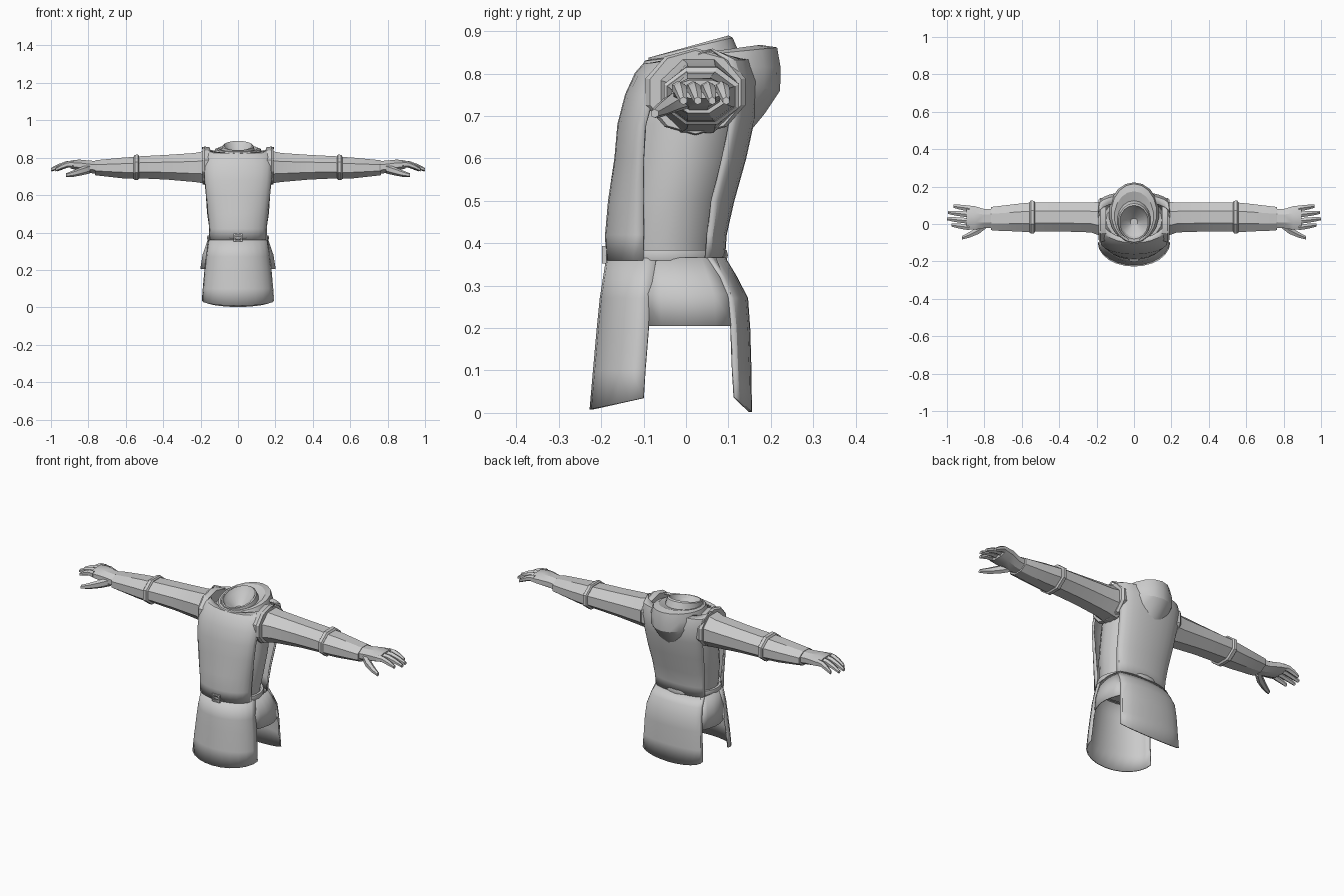
import bpy, bmesh, math
from math import sin, cos, pi

grey = bpy.data.materials.new("cloth grey")
grey.diffuse_color = (0.6, 0.6, 0.6, 1)


def finish(name, rings, closed=True, caps=(), thick=0, mirror=False, angle=30):
    """Skin a list of point rings into one object."""
    bm = bmesh.new()
    rows = [[bm.verts.new(p) for p in r] for r in rings]
    n = len(rows[0])
    for a, b in zip(rows, rows[1:]):
        for i in range(n if closed else n - 1):
            j = (i + 1) % n
            bm.faces.new((a[i], a[j], b[j], b[i]))
    for c in caps:
        bm.faces.new(rows[c])
    bmesh.ops.recalc_face_normals(bm, faces=bm.faces)
    me = bpy.data.meshes.new(name)
    bm.to_mesh(me)
    bm.free()
    me.materials.append(grey)
    ob = bpy.data.objects.new(name, me)
    bpy.context.collection.objects.link(ob)
    bpy.ops.object.select_all(action='DESELECT')
    ob.select_set(True)
    bpy.context.view_layer.objects.active = ob
    bpy.ops.object.shade_smooth_by_angle(angle=math.radians(angle))
    if thick:
        s = ob.modifiers.new("thickness", 'SOLIDIFY')
        s.thickness, s.offset = thick, 0
    if mirror:
        ob.modifiers.new("mirror", 'MIRROR')
    return ob


def hoop(rx, yf, yb, zf, zb, n=20):
    """Ellipse around z, tilted from front height zf to back height zb."""
    out = []
    for i in range(n):
        a = 2 * pi * i / n
        k = (1 - cos(a)) / 2
        out.append((rx * sin(a), yf + (yb - yf) * k, zf + (zb - zf) * k))
    return out


def sheet(z, rx, ye, yf, dip=0, n=12):
    """Half ellipse from edge depth ye to middle depth yf."""
    ts = [pi * (i / n - 0.5) for i in range(n + 1)]
    return [(rx * sin(t), ye + (yf - ye) * cos(t), z - dip * cos(t)) for t in ts]


def slice_x(x, y0, y1, z0, z1, n=8):
    """Cross-section of a limb running along x."""
    k = 1 / cos(pi / n)
    return [(x, (y0 + y1) / 2 + k * (y1 - y0) / 2 * cos(2 * pi * (i + .5) / n),
             (z0 + z1) / 2 + k * (z1 - z0) / 2 * sin(2 * pi * (i + .5) / n)) for i in range(n)]


# Inner torso
finish("torso", [hoop(*r) for r in (
    (.145, -.165, .075, .36, .36), (.150, -.17, .08, .40, .40), (.165, -.165, .10, .50, .50),
    (.172, -.150, .128, .60, .60), (.172, -.14, .14, .68, .68), (.17, -.12, .145, .75, .76),
    (.15, -.09, .13, .785, .80))], caps=(0, -1))

# Tabard covering chest and back
finish("tabard_front", [sheet(*r) for r in (
    (.36, .150, -.10, -.185), (.42, .150, -.10, -.187), (.50, .158, -.10, -.18),
    (.60, .168, -.10, -.165), (.68, .176, -.095, -.158), (.75, .180, -.075, -.14),
    (.80, .180, -.04, -.117), (.83, .184, 0, -.10, .01), (.857, .19, .06, -.08, .037))],
    closed=False, thick=.008)
finish("tabard_back", [sheet(*r) for r in (
    (.36, .148, .045, .088), (.42, .15, .05, .092), (.50, .158, .06, .11),
    (.60, .168, .085, .138), (.70, .176, .105, .16), (.78, .182, .115, .17),
    (.83, .186, .10, .155), (.857, .19, .06, .12, .03))], closed=False, thick=.008)

# Skirt panels
finish("skirt_front", [sheet(*r) for r in (
    (.365, .155, -.07, -.185), (.27, .168, -.085, -.20), (.20, .176, -.088, -.207),
    (.10, .185, -.096, -.216), (.035, .19, -.10, -.224, .027))], closed=False, thick=.007)
finish("skirt_back", [sheet(*r) for r in (
    (.365, .15, .05, .09), (.32, .158, .08, .117), (.27, .168, .10, .143),
    (.20, .175, .106, .148), (.10, .18, .11, .151), (.037, .184, .114, .152, .035))],
    closed=False, thick=.007)


def side(z, xe, xm, y0, y1, n=5):
    return [(xe + (xm - xe) * sin(pi * i / n), y0 + (y1 - y0) * i / n, z) for i in range(n + 1)]


finish("skirt_side", [side(*r) for r in (
    (.365, .142, .158, -.10, .07), (.28, .162, .188, -.10, .105),
    (.205, .17, .20, -.10, .112))], closed=False, thick=.006, mirror=True)

# Belt and square buckle
finish("belt", [hoop(rx, yf, yb, z, z, 24) for rx, yf, yb, z in (
    (.15, -.17, .08, .36), (.163, -.188, .096, .36), (.166, -.191, .099, .372),
    (.163, -.188, .096, .384), (.15, -.17, .08, .384))])


def square(s, y):
    return [(s * a, y, .373 + s * .85 * b) for a, b in ((-1, -1), (1, -1), (1, 1), (-1, 1))]


finish("buckle", [square(.024, -.183), square(.024, -.198), square(.015, -.198),
                  square(.015, -.188)], caps=(-1,))

# Hood folded on the back, ending in the collar and neck hollow
finish("hood", [hoop(*r, n=18) for r in (
    (.10, -.085, .14, .79, .65), (.125, -.10, .185, .795, .705), (.135, -.103, .222, .805, .76),
    (.135, -.103, .223, .82, .815), (.122, -.098, .215, .83, .862), (.105, -.092, .175, .832, .868),
    (.09, -.088, .125, .832, .85), (.084, -.088, .11, .838, .885), (.077, -.08, .10, .84, .89),
    (.066, -.068, .085, .825, .86), (.02, -.01, .03, .802, .802))], caps=(0, -1), angle=25)

# Arms with shoulder seam, elbow cuff and glove
finish("shoulder_seam", [slice_x(*r, n=10) for r in (
    (.15, -.09, .135, .665, .85), (.178, -.095, .14, .66, .855), (.19, -.085, .13, .663, .85),
    (.19, -.065, .115, .68, .83))], caps=(0, -1), mirror=True)
finish("sleeve", [slice_x(*r) for r in (
    (.16, -.07, .12, .66, .84), (.23, -.045, .115, .67, .825), (.38, -.04, .115, .683, .815),
    (.535, -.04, .115, .69, .807))], caps=(0, -1), mirror=True, angle=20)
finish("cuff", [slice_x(*r) for r in (
    (.53, -.042, .117, .688, .81), (.535, -.05, .124, .68, .817), (.552, -.052, .125, .68, .815),
    (.558, -.045, .117, .687, .806))], caps=(0, -1), mirror=True, angle=20)
finish("forearm", [slice_x(*r) for r in (
    (.55, -.045, .115, .687, .805), (.62, -.04, .108, .69, .80), (.755, -.035, .092, .705, .787),
    (.765, -.03, .09, .707, .785))], caps=(0, -1), mirror=True, angle=20)
finish("palm", [slice_x(*r) for r in (
    (.755, -.022, .08, .713, .782), (.80, -.022, .08, .72, .785), (.85, -.03, .095, .73, .79),
    (.895, -.03, .10, .742, .785))], caps=(0, -1), mirror=True, angle=25)

# Four drooping fingers and a thumb
for i, (y, tip) in enumerate(((-.018, .975), (.016, 1.0), (.05, .995), (.083, .965))):
    d = (tip - .88) / 3
    finish("finger_%d" % (i + 1), [slice_x(.88 + d * k, y + .004 * k - w, y + .004 * k + w,
           z - w, z + w, 6) for k, w, z in ((0, .015, .766), (1, .0145, .764),
                                          (2, .0125, .752), (3, .008, .736))],
           caps=(0, -1), mirror=True, angle=25)
finish("thumb", [slice_x(x, y - w, y + w, z - w, z + w, 6) for x, y, z, w in (
    (.79, 0, .742, .022), (.83, -.033, .73, .02), (.88, -.058, .715, .015),
    (.92, -.074, .706, .009))], caps=(0, -1), mirror=True, angle=25)
